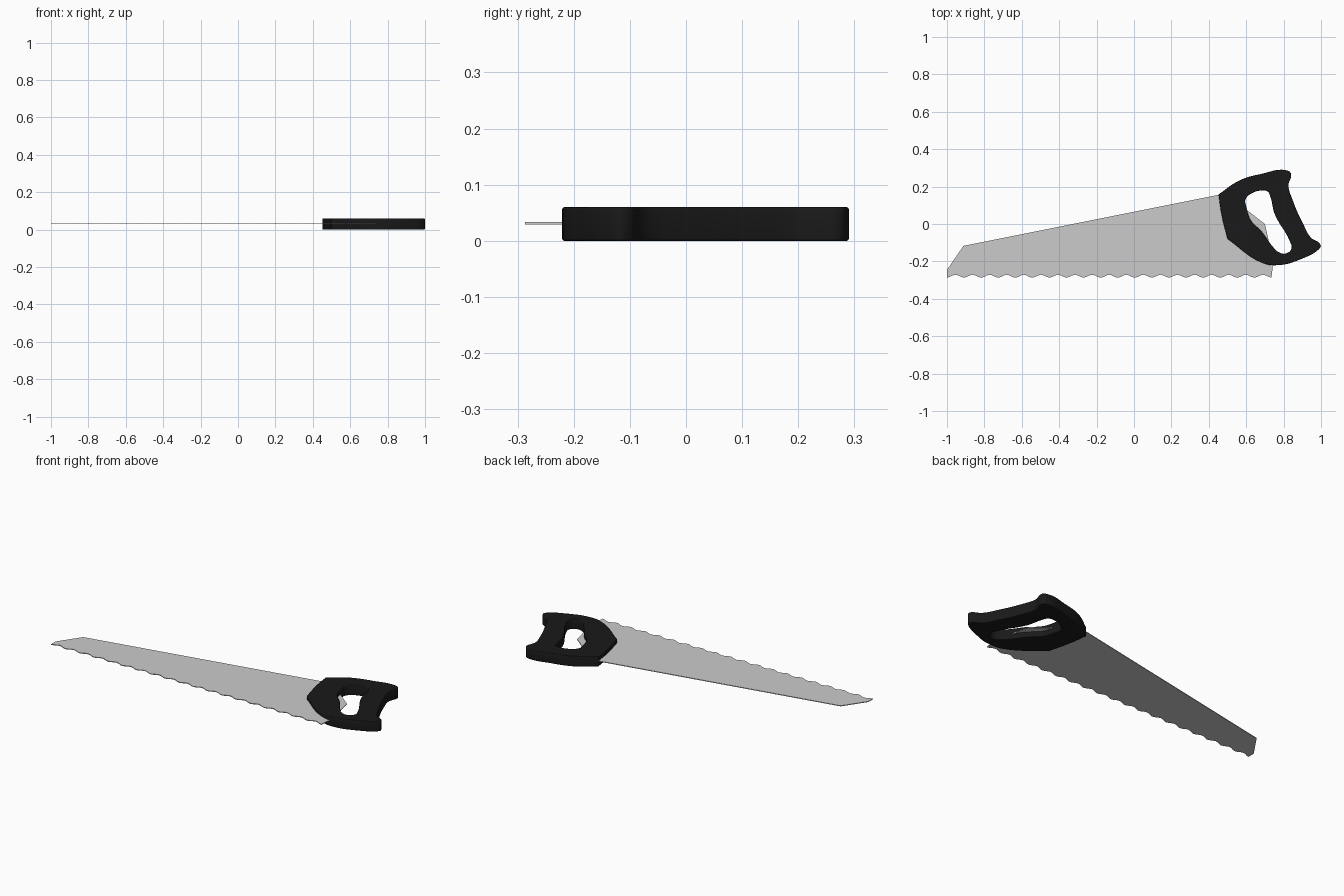
import bpy, bmesh, math

if "Cube" in bpy.data.objects:
    bpy.data.objects.remove(bpy.data.objects["Cube"])

def material(name, rgb):
    m = bpy.data.materials.new(name)
    m.diffuse_color = (*rgb, 1)
    m.use_nodes = True
    m.node_tree.nodes["Principled BSDF"].inputs["Base Color"].default_value = m.diffuse_color
    return m

# Blade: tapered plate with a scalloped tooth edge
TEETH, X0, X1, STEPS = 19, -1.0, 0.735, 6
outline = [(0.745, -0.2), (0.70, 0.0), (0.52, 0.14), (0.452, 0.156),
           (-0.912, -0.117), (-1.0, -0.245)]
for i in range(TEETH * STEPS + 1):
    t = i / STEPS
    y = -0.271 - 0.016 * (0.5 + 0.5 * math.cos(2 * math.pi * (t - 0.0)))
    outline.append((X0 + (X1 - X0) * t / TEETH, y))

bm = bmesh.new()
face = bm.faces.new([bm.verts.new((x, y, 0.0295)) for x, y in outline])
ext = bmesh.ops.extrude_face_region(bm, geom=[face])
bmesh.ops.translate(bm, vec=(0, 0, 0.004),
                    verts=[v for v in ext["geom"] if isinstance(v, bmesh.types.BMVert)])
bmesh.ops.recalc_face_normals(bm, faces=bm.faces)
mesh = bpy.data.meshes.new("blade")
bm.to_mesh(mesh)
bm.free()
blade = bpy.data.objects.new("blade", mesh)
bpy.context.collection.objects.link(blade)

# Handle: closed profile with a finger hole; third value 1 marks a corner
OUTER = [(0.452, 0.158, 1), (0.564, 0.233, 0), (0.682, 0.268, 0), (0.815, 0.287, 0),
         (0.838, 0.272, 0), (0.826, 0.205, 0), (0.847, 0.131, 0), (0.906, -0.003, 0),
         (0.945, -0.072, 0), (0.998, -0.113, 0), (0.992, -0.131, 0), (0.874, -0.195, 0),
         (0.783, -0.219, 0), (0.695, -0.211, 0), (0.500, -0.080, 1), (0.468, 0.05, 0)]
HOLE = [(0.596, 0.131, 0), (0.628, 0.163, 0), (0.682, 0.179, 0), (0.714, 0.174, 0),
        (0.730, 0.142, 0), (0.751, 0.056, 0), (0.834, -0.095, 0), (0.842, -0.131, 0),
        (0.810, -0.158, 0), (0.773, -0.150, 0), (0.741, -0.12, 0), (0.682, -0.04, 0),
        (0.623, 0.022, 0), (0.602, 0.088, 0)]
BEVEL = 0.004
curve = bpy.data.curves.new("handle", 'CURVE')
curve.dimensions = '2D'
curve.fill_mode = 'BOTH'
curve.resolution_u = 6
curve.extrude = 0.03 - BEVEL
curve.bevel_depth = BEVEL
curve.bevel_resolution = 2
curve.offset = -BEVEL
for profile in (OUTER, HOLE):
    s = curve.splines.new('BEZIER')
    s.bezier_points.add(len(profile) - 1)
    s.use_cyclic_u = True
    for p, (x, y, corner) in zip(s.bezier_points, profile):
        p.co = (x, y, 0)
        p.handle_left_type = p.handle_right_type = 'VECTOR' if corner else 'AUTO'
handle = bpy.data.objects.new("handle", curve)
handle.location.z = 0.03
bpy.context.collection.objects.link(handle)
curve.materials.append(material("black_plastic", (0.01, 0.01, 0.01)))

# Convert the handle to a mesh and smooth its rounded edges
bpy.context.view_layer.objects.active = handle
handle.select_set(True)
bpy.ops.object.convert(target='MESH')
bpy.ops.object.shade_smooth_by_angle(angle=math.radians(35))
